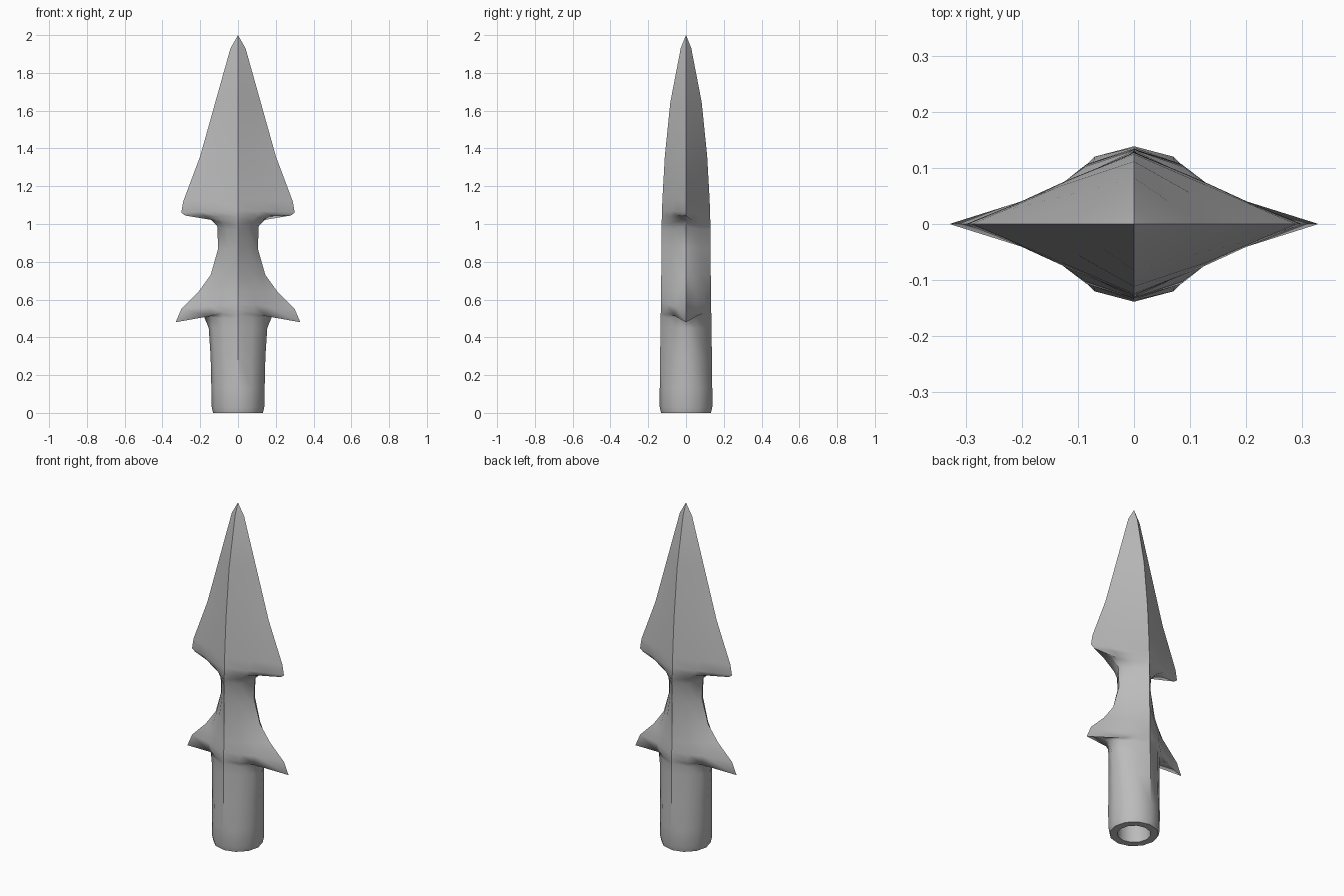
import bpy, bmesh
from math import sin, cos, radians

cube = bpy.data.objects.get("Cube")
if cube:
    bpy.data.objects.remove(cube)

# Dull iron
iron = bpy.data.materials.new("dull_iron")
iron.use_nodes = True
colour = (0.5, 0.5, 0.5, 1)
iron.diffuse_color = colour
iron.node_tree.nodes["Principled BSDF"].inputs["Base Color"].default_value = colour

# Rings, bottom to top: edge half-width, edge height, core half-width,
# ridge depth, ridge height, roundness (1 = round, 0 = diamond)
RINGS = [
    (.132, 0, .132, .132, 0, 1), (.139, .03, .139, .139, .03, 1),
    (.141, .13, .141, .139, .13, 1), (.145, .3, .145, .137, .3, .85),
    (.155, .45, .155, .135, .45, .7), (.18, .51, .16, .134, .5, .6),
    (.22, .52, .165, .134, .52, .55), (.33, .48, .17, .133, .545, .5),
    (.3, .55, .175, .133, .58, .4), (.21, .64, .17, .132, .64, .35),
    (.145, .73, .14, .131, .73, .25), (.105, .87, .105, .131, .87, .2),
    (.11, .99, .11, .13, .97, .2), (.16, 1.04, .15, .129, 1, .15),
    (.28, 1.045, .2, .128, 1.04, .1), (.3, 1.06, .24, .127, 1.07, .05),
    (.29, 1.12, .27, .125, 1.13, 0), (.2, 1.36, .2, .112, 1.36, 0),
    (.12, 1.645, .12, .083, 1.645, 0), (.04, 1.93, .04, .028, 1.93, 0),
]


def section(w, ze, core, d, zr, rnd):
    """Twelve points around: ridge, two flank points, edge, then mirrored."""
    quarter = [(0, d, zr)]
    for angle, drop in ((60, 0.15), (30, 0.5)):
        x = core * cos(radians(angle))
        s = (1 - x / w) * (1 - rnd) + sin(radians(angle)) * rnd
        if angle == 30:
            s *= (core / w) ** 0.3
        quarter.append((x, d * s, zr + (ze - zr) * drop))
    quarter.append((w, 0, ze))
    half = quarter + [(x, -y, z) for x, y, z in quarter[2::-1]]
    return half + [(-x, y, z) for x, y, z in half[5:0:-1]]


bm = bmesh.new()


def bridge(a, b):
    n = len(a)
    for i in range(n):
        j = (i + 1) % n
        bm.faces.new((a[i], a[j], b[j], b[i]))


# Outer surface from the socket to the point
loops = [[bm.verts.new(p) for p in section(*r)] for r in RINGS]
for low, high in zip(loops, loops[1:]):
    bridge(low, high)
tip = bm.verts.new((0, 0, 2))
top = loops[-1]
for i in range(12):
    bm.faces.new((top[i], top[(i + 1) % 12], tip))

# Hollow socket for the shaft
bore = [[bm.verts.new(p) for p in section(.09, z, .09, .09, z, 1)] for z in (0, .4)]
bridge(bore[0], loops[0])
bridge(bore[1], bore[0])
bm.faces.new(bore[1])
bmesh.ops.recalc_face_normals(bm, faces=bm.faces[:])

# Crisp centre ridges, cutting edges and socket rim
for f in bm.faces:
    f.smooth = True
for e in bm.edges:
    a, b = (v.co for v in e.verts)
    low = min(a.z, b.z)
    ridge = abs(a.x) + abs(b.x) < 1e-5 and low > 0.12
    blade_edge = abs(a.y) + abs(b.y) < 1e-5 and low > 0.47
    rim = max(a.z, b.z) < 1e-5
    if ridge or blade_edge or rim:
        e.smooth = False

mesh = bpy.data.meshes.new("barbed_spearhead")
bm.to_mesh(mesh)
bm.free()
mesh.materials.append(iron)
spearhead = bpy.data.objects.new("barbed_spearhead", mesh)
bpy.context.collection.objects.link(spearhead)
